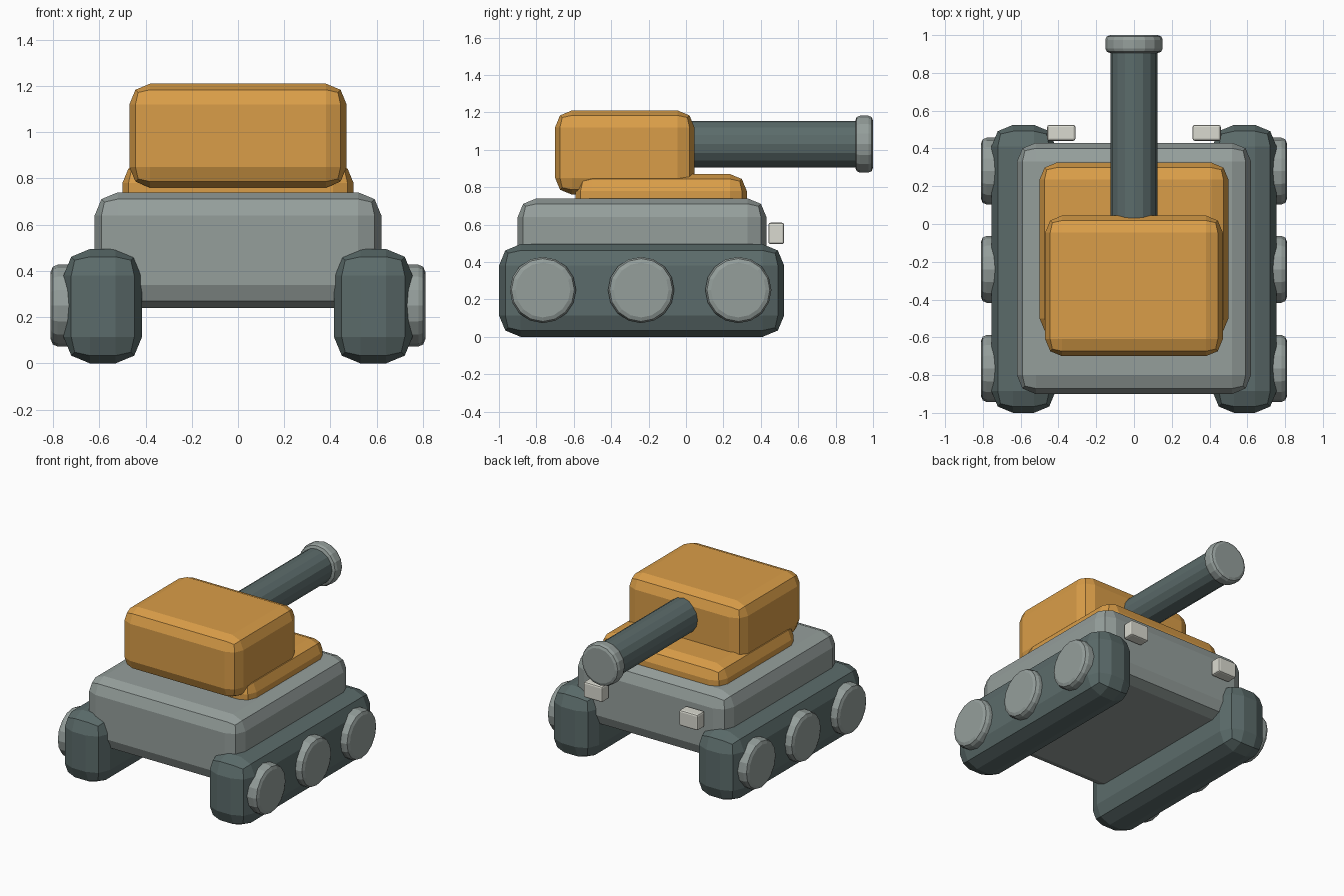
import bpy
from math import radians

cube = bpy.data.objects.get("Cube")
if cube:
    bpy.data.objects.remove(cube, do_unlink=True)


def material(name, rgb):
    mat = bpy.data.materials.new(name)
    mat.use_nodes = True
    mat.diffuse_color = (*rgb, 1)
    mat.node_tree.nodes["Principled BSDF"].inputs["Base Color"].default_value = (*rgb, 1)
    return mat


orange = material("orange", (0.70, 0.34, 0.065))
grey = material("light grey", (0.30, 0.345, 0.33))
dark = material("dark slate", (0.105, 0.148, 0.145))
cream = material("cream", (0.70, 0.70, 0.63))


def finish(name, mat, bevel):
    """Name and colour the active object and chamfer its sharp edges."""
    obj = bpy.context.object
    obj.name = name
    obj.data.materials.append(mat)
    bpy.ops.object.transform_apply(location=False, rotation=True, scale=True)
    if bevel:
        mod = obj.modifiers.new("rounded edges", 'BEVEL')
        mod.width = bevel
        mod.segments = 2
        mod.limit_method = 'ANGLE'
        mod.angle_limit = radians(40)
    return obj


def box(name, x, y, z, mat, bevel):
    """Rounded box from (low, high) ranges."""
    ranges = (x, y, z)
    bpy.ops.mesh.primitive_cube_add(size=1, location=[(a + b) / 2 for a, b in ranges])
    bpy.context.object.scale = [b - a for a, b in ranges]
    return finish(name, mat, bevel)


def cylinder(name, radius, depth, location, rotation, mat, bevel=0):
    bpy.ops.mesh.primitive_cylinder_add(vertices=16, radius=radius, depth=depth,
                                        location=location, rotation=rotation)
    return finish(name, mat, bevel)


# Hull and turret
box("hull", (-0.62, 0.62), (-0.90, 0.43), (0.24, 0.74), grey, 0.10)
box("turret_base", (-0.50, 0.50), (-0.59, 0.325), (0.65, 0.87), orange, 0.09)
box("turret", (-0.47, 0.47), (-0.70, 0.045), (0.76, 1.21), orange, 0.09)

# Gun
along_y = (radians(90), 0, 0)
cylinder("barrel", 0.125, 1.12, (0, 0.36, 1.03), along_y, dark)
cylinder("muzzle", 0.152, 0.095, (0, 0.9525, 1.03), along_y, grey, 0.025)

# Tracks, wheels and lamps on both sides
for side, sign in (("left", 1), ("right", -1)):
    box(side + "_track", sorted((sign * 0.415, sign * 0.755)),
        (-1.0, 0.525), (0, 0.495), dark, 0.115)
    for place, y in (("rear", -0.765), ("middle", -0.24), ("front", 0.28)):
        cylinder(f"{side}_{place}_wheel", 0.177, 0.16, (sign * 0.73, y, 0.25),
                 (0, radians(90), 0), grey, 0.03)
    box(side + "_lamp", sorted((sign * 0.31, sign * 0.46)),
        (0.44, 0.525), (0.495, 0.61), cream, 0.012)
